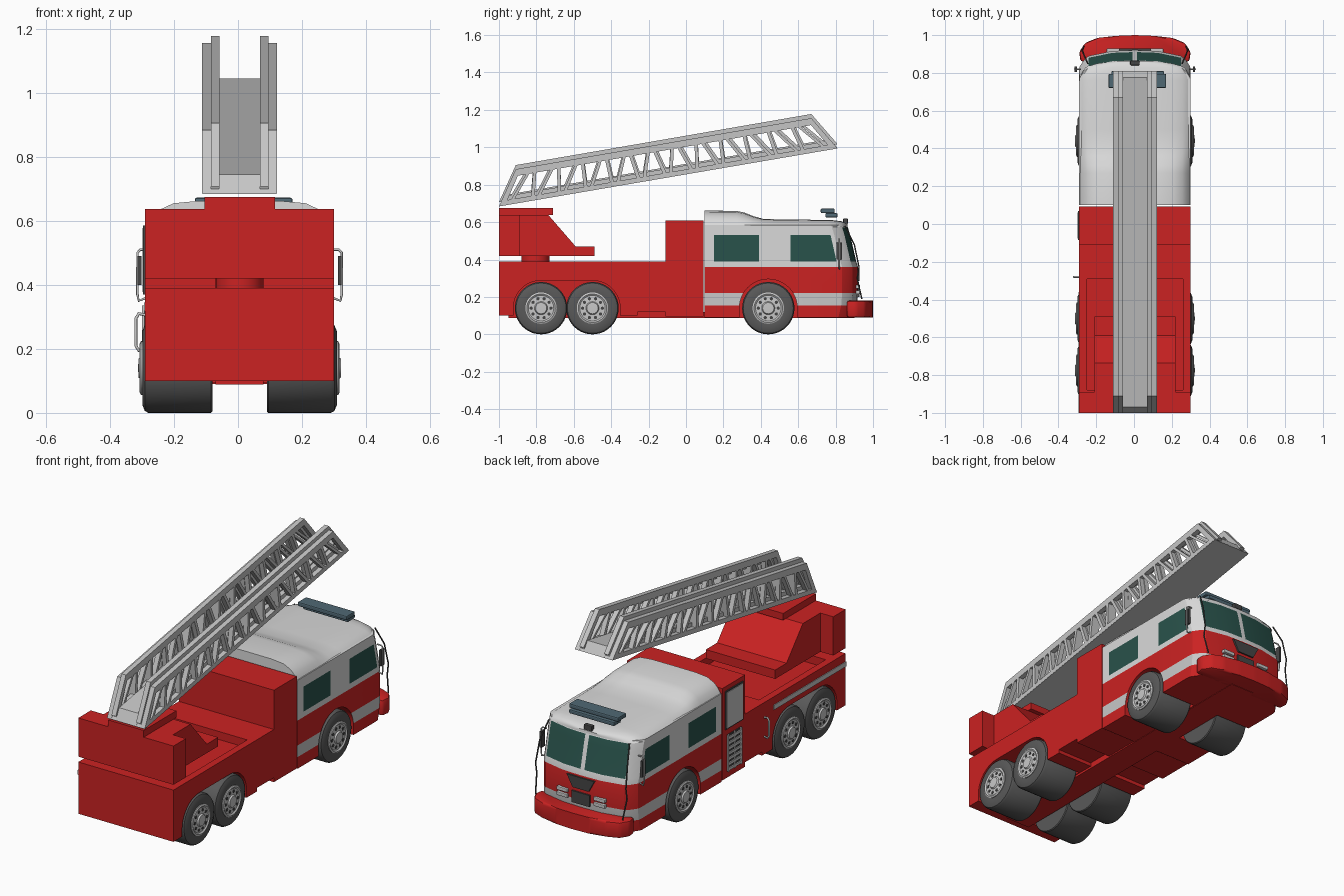
import bpy, bmesh
from math import pi, sin, cos, radians
from mathutils import Vector, Matrix

if "Cube" in bpy.data.objects:
    bpy.data.objects.remove(bpy.data.objects["Cube"])

def material(name, r, g, b):
    m = bpy.data.materials.new(name)
    m.use_nodes = True
    m.diffuse_color = (r, g, b, 1)
    m.node_tree.nodes["Principled BSDF"].inputs["Base Color"].default_value = (r, g, b, 1)
    return m

RED = material("red paint", .6, .016, .016)
WHITE = material("white paint", .7, .7, .7)
SILVER = material("silver trim", .58, .58, .58)
LADDER = material("ladder grey", .56, .56, .56)
TYRE = material("tyre rubber", .1, .1, .1)
GLASS = material("green glass", .022, .085, .07)
LAMP = material("lamp blue grey", .08, .14, .175)
DARK = material("dark metal", .06, .06, .06)
parts = []

def finish(name, bm, mats, smooth=0):
    bmesh.ops.recalc_face_normals(bm, faces=bm.faces)
    me = bpy.data.meshes.new(name)
    bm.to_mesh(me)
    bm.free()
    for m in mats:
        me.materials.append(m)
    ob = bpy.data.objects.new(name, me)
    bpy.context.collection.objects.link(ob)
    parts.append(ob)
    if smooth:
        shade(ob, smooth)
    return ob

def shade(ob, angle):
    bpy.ops.object.select_all(action='DESELECT')
    ob.select_set(True)
    bpy.context.view_layer.objects.active = ob
    bpy.ops.object.shade_smooth_by_angle(angle=radians(angle))

def add_prism(bm, pts, axis, lo, hi):
    """Extrude a 2D outline along an axis between lo and hi."""
    place = {'x': lambda p, d: (d, p[0], p[1]),
             'y': lambda p, d: (p[0], d, p[1]),
             'z': lambda p, d: (p[0], p[1], d)}[axis]
    a = [bm.verts.new(place(p, lo)) for p in pts]
    b = [bm.verts.new(place(p, hi)) for p in pts]
    bm.faces.new(a)
    bm.faces.new(b[::-1])
    for i in range(len(a)):
        j = (i + 1) % len(a)
        bm.faces.new((a[i], b[i], b[j], a[j]))

def prism(name, pts, axis, lo, hi, mat, bevel=0, smooth=0):
    bm = bmesh.new()
    add_prism(bm, pts, axis, lo, hi)
    if bevel:
        bmesh.ops.bevel(bm, geom=bm.edges[:], offset=bevel, segments=2, affect='EDGES', profile=.5)
    return finish(name, bm, [mat], smooth)

def box(name, x0, x1, y0, y1, z0, z1, mat, bevel=0):
    return prism(name, [(x0, y0), (x1, y0), (x1, y1), (x0, y1)], 'z', z0, z1, mat, bevel)

def tube(name, pts, r, mat):
    cu = bpy.data.curves.new(name, 'CURVE')
    cu.dimensions = '3D'
    cu.bevel_depth, cu.bevel_resolution = r, 2
    sp = cu.splines.new('POLY')
    sp.points.add(len(pts) - 1)
    for p, co in zip(sp.points, pts):
        p.co = (*co, 1)
    cu.materials.append(mat)
    ob = bpy.data.objects.new(name, cu)
    bpy.context.collection.objects.link(ob)
    parts.append(ob)

def lathe(name, profile, y, z, side, mat):
    """Spin (radius, x) points about a sideways axle."""
    bm = bmesh.new()
    vs = [bm.verts.new((x * side, y, z + r)) for r, x in profile]
    es = [bm.edges.new(e) for e in zip(vs, vs[1:])]
    bmesh.ops.spin(bm, geom=vs + es, cent=(0, y, z), axis=(1, 0, 0), angle=2 * pi, steps=40)
    bmesh.ops.remove_doubles(bm, verts=bm.verts, dist=.0005)
    finish(name, bm, [mat], 35)

def cut(ob, *cutters):
    for c in cutters:
        c.hide_render = True
        m = ob.modifiers.new("cut", 'BOOLEAN')
        m.operation, m.solver, m.object = 'DIFFERENCE', 'EXACT', c
    dg = bpy.context.evaluated_depsgraph_get()
    me = bpy.data.meshes.new_from_object(ob.evaluated_get(dg))
    ob.modifiers.clear()
    ob.data = me
    for c in cutters:
        parts.remove(c)
        bpy.data.objects.remove(c)

def arches(y0, y1, r):
    pts = [(y0 - r, -.1)] + [(y0 - r * cos(a), .14 + r * sin(a)) for a in [i * pi / 24 for i in range(13)]]
    pts += [(y1 + r * sin(a), .14 + r * cos(a)) for a in [i * pi / 24 for i in range(0 if y1 > y0 else 1, 13)]]
    pts += [(y1 + r, -.1)]
    return [prism("arch_cutter", pts, 'x', min(s * .08, s * .5), max(s * .08, s * .5), RED) for s in (1, -1)]

# Rear body with sunken bed and wheel arches
body = prism("rear_body", [(-1, .1), (-.26, .1), (-.26, .12), (-.11, .12), (-.11, .39), (-1, .39)],
             'x', -.295, .295, RED)
cut(body, box("bed_cutter", -.255, .255, -.88, -.29, .345, .5, RED), *arches(-.775, -.5, .148))
box("pump_housing", -.295, .295, -.11, .093, .095, .61, RED)
box("chassis", -.075, .075, -.95, .9, .088, .12, RED)

# Turntable and ladder mount
bm = bmesh.new()
bmesh.ops.create_cone(bm, cap_ends=True, segments=32, radius1=.075, radius2=.075, depth=.09,
                      matrix=Matrix.Translation((0, -.805, .385)))
finish("turntable", bm, [RED], 35)
box("mount_rear_box", -.295, .295, -1, -.89, .42, .637, RED)
prism("mount_slope", [(-.89, .42), (-.49, .42), (-.49, .47), (-.59, .47), (-.735, .637), (-.89, .637)],
      'x', -.215, .215, RED)
box("mount_plate", -.11, .11, -1, -.71, .637, .675, RED)

# Ladder: two nested pairs of trusses and a floor
def ladder_point(u, v, dz):
    low = Vector((-1, .685)).lerp(Vector((.81, .995)), u)
    high = Vector((-.91, .883)).lerp(Vector((.67, 1.156)), u)
    return low.lerp(high, v) + Vector((0, dz))

def truss(name, x0, x1, dz):
    bm = bmesh.new()
    def bar(*uv):
        add_prism(bm, [ladder_point(u, v, dz) for u, v in uv], 'x', x0, x1)
    for v0, v1 in ((0, .14), (.8, 1)):
        bar((0, v0), (1, v0), (1, v1), (0, v1))
    for u in (0, .982):
        bar((u, .14), (u + .018, .14), (u + .018, .8), (u, .8))
    n, w = 12, .011
    for i in range(n):
        a, b, c = (.02 + .95 * (i + k) / n for k in (.12, .5, .88))
        bar((a, .14), (a + w, .14), (b - .004, .8), (b - .004 - w, .8))
        bar((c, .14), (c + w, .14), (b + .008 + w, .8), (b + .008, .8))
    finish(name, bm, [LADDER])

for s, side in ((1, "left"), (-1, "right")):
    truss("outer_ladder_" + side, s * .09, s * .117, 0)
    truss("inner_ladder_" + side, s * .063, s * .09, .022)
prism("ladder_floor", [(-1, .685), (.81, .995), (.775, 1.045), (-.97, .745)], 'x', -.064, .064, LADDER)
prism("ladder_underside", [(-1, .684), (.81, .994), (.8, 1.006), (-.99, .7)], 'x', -.116, .116, LADDER)

# Cab: stacked outlines, coloured by height, with glass in the window bands
front = [(.012, 0), (.12, -.004), (.245, -.03), (.268, -.05), (.292, -.085), (.295, -.105)]
sides = [.56, .39, .15, .1]
rings = [(.09, .9), (.155, .915), (.22, .92), (.36, .92), (.39, .91), (.53, .878), (.57, .866), (.585, .86)]
bm = bmesh.new()
loops = []
for z, yf in rings:
    half = [(x, yf + d) for x, d in front] + [(.295, y) for y in sides]
    outline = half + [(-x, y) for x, y in reversed(half)]
    loops.append([bm.verts.new((x, y, z)) for x, y in outline])
n = len(loops[0])
bm.faces.new(loops[0])
bm.faces.new(loops[-1]).material_index = 1
for i in range(len(rings) - 1):
    z = (rings[i][0] + rings[i + 1][0]) / 2
    for j in range(n):
        f = bm.faces.new((loops[i][j], loops[i][(j + 1) % n], loops[i + 1][(j + 1) % n], loops[i + 1][j]))
        seg = min(j, n - 2 - j)
        f.material_index = 0 if z < .155 else 2 if z < .22 else 0 if z < .36 else 1
        if (seg in (0, 1) and .39 < z < .57) or (seg in (5, 7) and .39 < z < .53):
            f.material_index = 3
cab = finish("cab", bm, [RED, WHITE, SILVER, GLASS])
cut(cab, *arches(.44, .4401, .155))
shade(cab, 25)

# Domed roof with raised rear part
sections = [(.1, .295, .662), (.27, .295, .66), (.31, .295, .652), (.36, .295, .632), (.41, .295, .618),
            (.5, .295, .614), (.76, .295, .612), (.79, .286, .61), (.83, .262, .605), (.85, .2, .597), (.864, .09, .589)]
cols = [-1, -.97, -.92, -.85, -.7, -.45, 0, .45, .7, .85, .92, .97, 1]
bm = bmesh.new()
rows = []
for y, w, top in sections:
    rows.append([bm.verts.new((c * w, y, .575 + (top - .575) * (1 - abs(c) ** 7))) for c in cols])
for a, b in zip(rows, rows[1:]):
    for k in range(len(cols) - 1):
        bm.faces.new((a[k], a[k + 1], b[k + 1], b[k]))
bm.faces.new(rows[0])
bm.faces.new(rows[-1])
finish("roof", bm, [WHITE], 50)

# Bumper and front details
edge = [(.288, .86), (.295, .91), (.265, .958), (.2, .985), (.1, .996)]
prism("bumper", edge + [(0, 1)] + [(-x, y) for x, y in reversed(edge)], 'z', .09, .18, RED, .012, 40)
prism("front_grille", [(-.05, .285), (.05, .285), (.085, .35), (-.085, .35)], 'y', .915, .928, DARK)
box("front_plate", -.055, .055, .915, .928, .2, .265, DARK)
for s in (1, -1):
    for z in (.215, .245):
        box("headlight", s * .115 - .035, s * .115 + .035, .9, .93, z, z + .02, SILVER, .004)
    # Mirror bracket, mirror and corner rail
    tube("mirror_bracket", [(s * x, .82, z) for x, z in ((.29, .36), (.315, .35), (.319, .37), (.319, .5), (.31, .51), (.285, .51))], .004, SILVER)
    box("mirror", s * .313 - .006, s * .313 + .006, .805, .835, .4, .49, DARK)
    tube("corner_rail", [(s * x, y, z) for x, y, z in ((.25, .85, .58), (.272, .9, .48), (.28, .925, .36), (.28, .915, .3), (.27, .94, .19))], .004, DARK)

# Roof light bar and beacon
box("light_bar_base", -.125, .155, .745, .81, .625, .648, LAMP, .006)
box("light_bar_top", -.14, .165, .72, .795, .648, .672, LAMP, .006)
box("beacon", -.025, .025, .84, .865, .59, .62, DARK, .004)

# Pump panel, vent, hand rail and stripe on the right side
box("panel_frame", -.301, -.295, -.085, .07, .37, .585, DARK)
box("pump_panel", -.304, -.3, -.077, .062, .378, .577, SILVER)
box("vent_back", -.299, -.295, -.07, .05, .13, .335, DARK)
for i in range(7):
    box("vent_slat", -.305, -.298, -.07, .05, .135 + i * .029, .15 + i * .029, SILVER)
for y in (-.07, -.014, .042):
    box("vent_post", -.305, -.298, y, y + .01, .13, .335, SILVER)
tube("hand_rail", [(x, -.28, z) for x, z in ((-.29, .2), (-.315, .195), (-.324, .21), (-.324, .295), (-.315, .31), (-.29, .305))], .005, SILVER)
box("side_stripe", -.299, -.295, -1, -.36, .318, .345, SILVER)

# Wheels
for y in (-.775, -.5, .44):
    for s in (1, -1):
        lathe("tyre", [(0, .085), (.136, .085), (.14, .09), (.14, .285), (.134, .296), (.115, .304), (.085, .304), (0, .29)], y, .14, s, TYRE)
        lathe("wheel_hub", [(.084, .295), (.084, .308), (.076, .312), (.068, .306), (.035, .308), (.03, .316), (0, .317)], y, .14, s, SILVER)
        bm = bmesh.new()
        for k in range(10):
            a = k * pi / 5
            spot = Matrix.Translation((s * .307, y + .053 * cos(a), .14 + .053 * sin(a))) @ Matrix.Rotation(pi / 2, 4, 'Y')
            bmesh.ops.create_cone(bm, cap_ends=True, segments=8, radius1=.009, radius2=.009, depth=.004, matrix=spot)
        finish("hub_holes", bm, [DARK])

# Settle the model on its centre line
for ob in parts:
    ob.location.x += .005
